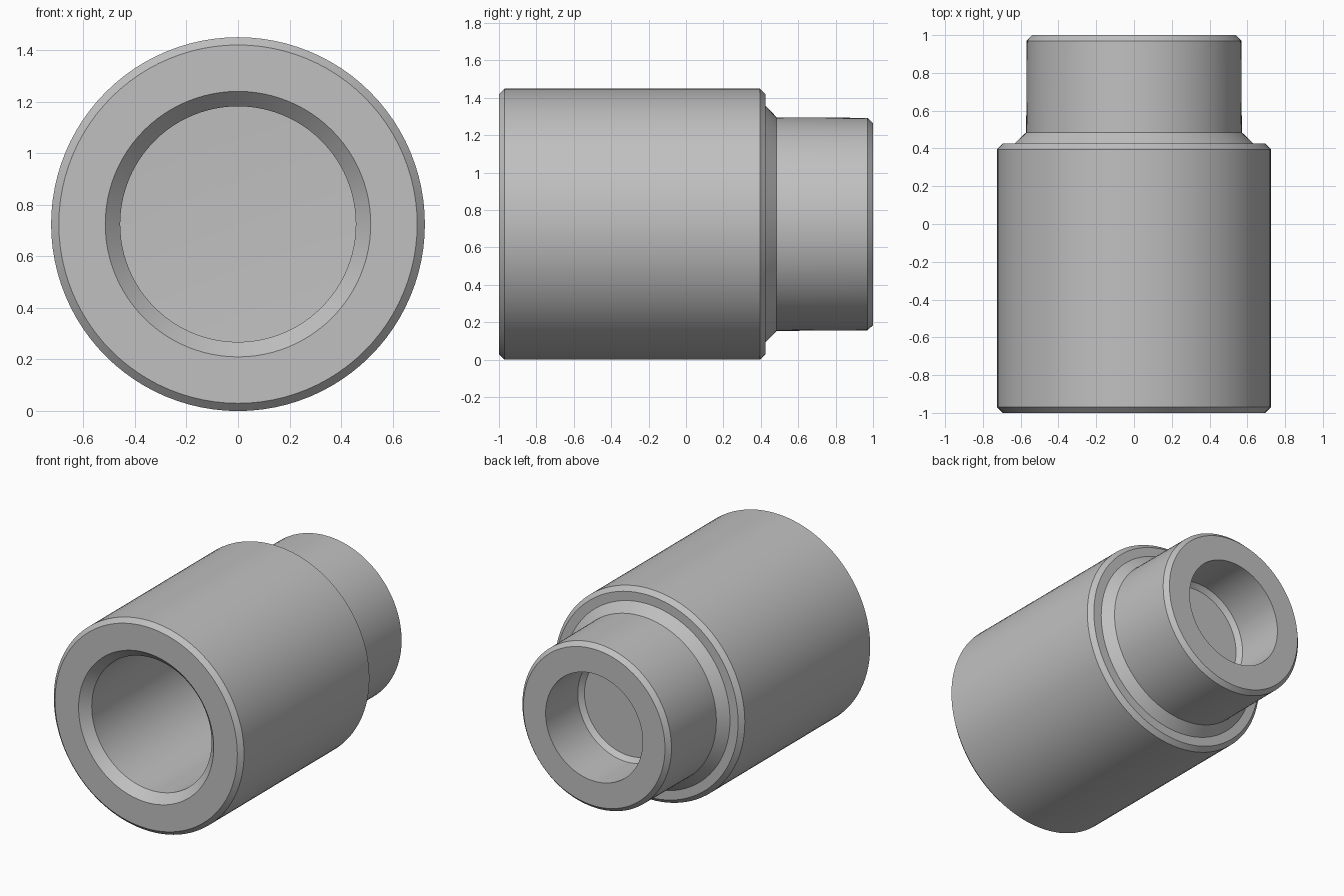
import bpy
import bmesh
import math
from mathutils import Matrix, Vector

cube = bpy.data.objects.get("Cube")
if cube:
    bpy.data.objects.remove(cube, do_unlink=True)

SEGMENTS = 96
AXIS_HEIGHT = 0.725

grey = bpy.data.materials.new("plain_grey")
grey.use_nodes = True
grey.diffuse_color = (0.53, 0.53, 0.53, 1)
grey.node_tree.nodes["Principled BSDF"].inputs["Base Color"].default_value = grey.diffuse_color


def lathe(name, profile):
    """Turn a closed (radius, y) profile around the horizontal axis."""
    bm = bmesh.new()
    verts = [bm.verts.new((r, y, 0)) for r, y in profile]
    edges = [bm.edges.new(pair) for pair in zip(verts, verts[1:])]
    bmesh.ops.spin(bm, geom=verts + edges, cent=Vector(), axis=(0, 1, 0),
                   angle=math.tau, steps=SEGMENTS, use_duplicate=False)
    bmesh.ops.remove_doubles(bm, verts=bm.verts, dist=0.0001)
    bmesh.ops.recalc_face_normals(bm, faces=bm.faces)
    bmesh.ops.transform(bm, matrix=Matrix.Translation((0, 0, AXIS_HEIGHT)), verts=bm.verts)
    mesh = bpy.data.meshes.new(name)
    bm.to_mesh(mesh)
    bm.free()
    mesh.materials.append(grey)
    obj = bpy.data.objects.new(name, mesh)
    bpy.context.collection.objects.link(obj)
    bpy.ops.object.select_all(action="DESELECT")
    obj.select_set(True)
    bpy.context.view_layer.objects.active = obj
    bpy.ops.object.shade_smooth_by_angle(angle=math.radians(25))
    return obj


# Front bore: shallow conical floor, straight wall, chamfered mouth
front_bore = [(0, 0.44), (0.457, 0.42), (0.457, -0.94), (0.515, -1)]
# Wide body with chamfered rims
body = [(0.695, -1), (0.725, -0.97), (0.725, 0.395), (0.695, 0.425)]
# Sloped shoulder and narrow neck
neck = [(0.633, 0.425), (0.571, 0.485), (0.568, 0.97), (0.54, 1)]
# Back bore with a chamfered floor
back_bore = [(0.37, 1), (0.37, 0.65), (0.34, 0.62), (0, 0.62)]

lathe("stepped_sleeve", front_bore + body + neck + back_bore)
